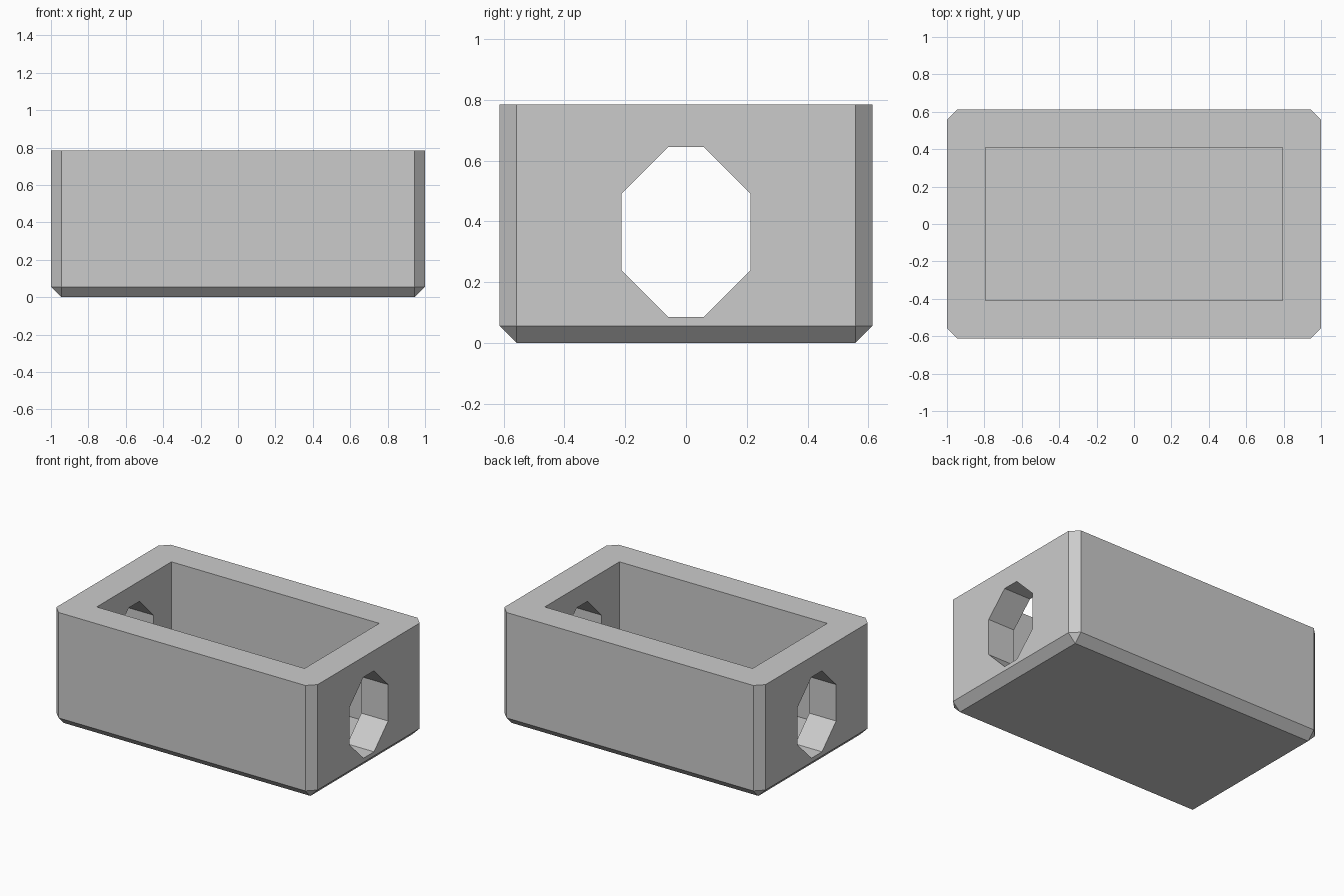
import bpy, bmesh

cube = bpy.data.objects.get("Cube")
if cube:
    bpy.data.objects.remove(cube, do_unlink=True)

grey = bpy.data.materials.new("plain_grey")
grey.use_nodes = True
colour = (0.6, 0.6, 0.6, 1)
grey.diffuse_color = colour
grey.node_tree.nodes["Principled BSDF"].inputs["Base Color"].default_value = colour

LENGTH, WIDTH, HEIGHT = 2.0, 1.226, 0.785
FLOOR = 0.08


def block(name, size, centre, chamfer=0, keep=None):
    """Box with its chosen edges chamfered."""
    bm = bmesh.new()
    bmesh.ops.create_cube(bm, size=1)
    for v in bm.verts:
        v.co = [c + s * p for c, s, p in zip(centre, size, v.co)]
    if chamfer:
        edges = [e for e in bm.edges if keep(e.verts[0].co, e.verts[1].co)]
        bmesh.ops.bevel(bm, geom=edges, offset=chamfer, segments=1,
                        affect='EDGES', clamp_overlap=False)
    bmesh.ops.recalc_face_normals(bm, faces=bm.faces)
    mesh = bpy.data.meshes.new(name)
    bm.to_mesh(mesh)
    bm.free()
    mesh.materials.append(grey)
    obj = bpy.data.objects.new(name, mesh)
    bpy.context.collection.objects.link(obj)
    return obj


# Tray body: upright and bottom edges chamfered, rim left sharp
body = block("tray_body", (LENGTH, WIDTH, HEIGHT), (0, 0, HEIGHT / 2), 0.056,
             lambda a, b: min(a.z, b.z) < 0.01)

# Open cavity and the eight-sided tunnel through both end walls
cavity = block("cavity_cutter", (1.59, 0.816, 1), (0, 0, FLOOR + 0.5))
tunnel = block("tunnel_cutter", (3, 0.424, 0.56), (0, 0, 0.365), 0.154,
               lambda a, b: abs(a.x - b.x) > 1)

for cutter in (cavity, tunnel):
    cut = body.modifiers.new(cutter.name, 'BOOLEAN')
    cut.operation = 'DIFFERENCE'
    cut.solver = 'EXACT'
    cut.object = cutter

# Bake the cuts, then drop the cutters
bpy.context.view_layer.update()
baked = bpy.data.meshes.new_from_object(
    body.evaluated_get(bpy.context.evaluated_depsgraph_get()))
body.modifiers.clear()
body.data = baked
for cutter in (cavity, tunnel):
    bpy.data.objects.remove(cutter, do_unlink=True)
